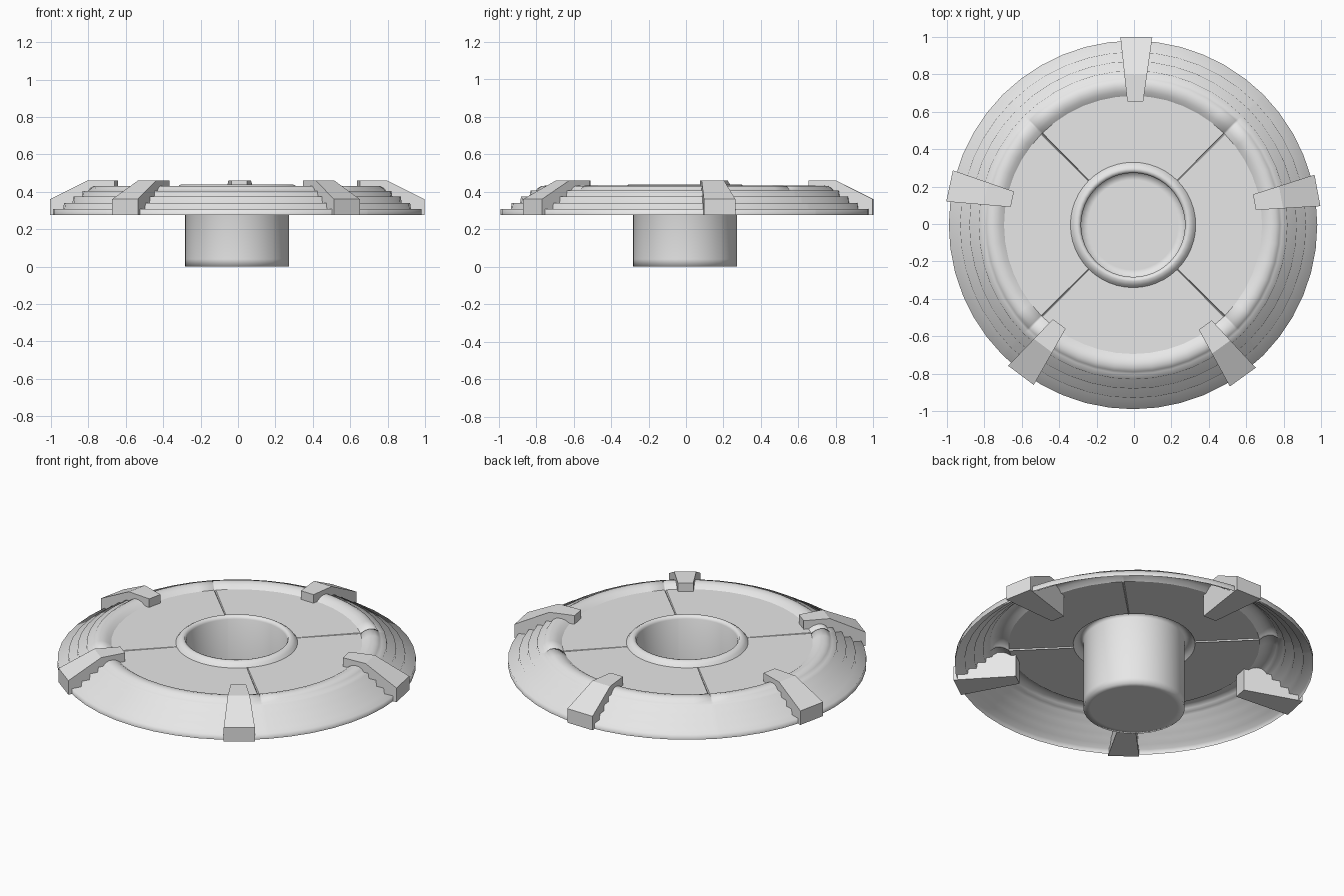
import bpy, bmesh, math
from mathutils import Vector

if "Cube" in bpy.data.objects:
    bpy.data.objects.remove(bpy.data.objects["Cube"])

CX, CY = -0.005, -0.005          # axis of the disc
SEAMS = [45, 135, 225, 315]      # panel seams in degrees
HALF = 0.45                      # half width of a seam in degrees

grey = bpy.data.materials.new("plain_grey")
grey.diffuse_color = (0.8, 0.8, 0.8, 1)
grey.use_nodes = True
grey.node_tree.nodes["Principled BSDF"].inputs["Base Color"].default_value = grey.diffuse_color

# angles of the turned parts, with extra columns beside each seam
ANGLES = [i * 7.5 for i in range(48)]
ANGLES = sorted(ANGLES + [s + d for s in SEAMS for d in (-HALF, HALF)])


def finish(name, bm, smooth):
    bmesh.ops.remove_doubles(bm, verts=bm.verts, dist=1e-5)
    for f in bm.faces:
        f.smooth = smooth
    mesh = bpy.data.meshes.new(name)
    bm.to_mesh(mesh)
    bm.free()
    mesh.materials.append(grey)
    ob = bpy.data.objects.new(name, mesh)
    bpy.context.collection.objects.link(ob)
    return ob


def turned(name, profile, smooth, grooved=lambda r: False):
    """Revolve (r, z) points listed from outside to inside; normals face up."""
    bm = bmesh.new()
    rings = []
    for r, z in profile:
        ring = []
        for a in ANGLES:
            t = math.radians(a)
            dz = 0.008 if a in SEAMS and grooved(r) else 0
            ring.append(bm.verts.new((CX + r * math.cos(t), CY + r * math.sin(t), z - dz)))
        rings.append(ring)
    n = len(ANGLES)
    for o, i in zip(rings, rings[1:]):
        for k in range(n):
            m = (k + 1) % n
            bm.faces.new((o[k], o[m], i[m], i[k]))
    return finish(name, bm, smooth)


# stepped rim with a rounded bead on its inside
rim = [(0.985, 0.275)]
for r, z, r_in in [(0.985, 0.307, 0.93), (0.925, 0.34, 0.88),
                   (0.875, 0.375, 0.83), (0.825, 0.405, 0.797)]:
    rim += [(r, z), (r_in, z)]
rim += [(0.785, 0.42), (0.765, 0.431), (0.74, 0.432), (0.715, 0.425), (0.69, 0.408)]
turned("stepped_rim", rim, True, lambda r: r < 0.79)

# flat disc with four seams
turned("flat_disc", [(0.69, 0.408), (0.335, 0.408)], False, lambda r: True)

# raised lip and hollow cup with a closed bottom
cup = [(0.335, 0.408), (0.322, 0.425), (0.302, 0.438), (0.286, 0.436), (0.278, 0.42),
       (0.278, 0.04), (0.278, 0.0), (0.24, 0.0), (0, 0)]
turned("centre_cup", cup, True)


# wedge-shaped clips across the rim
CLIP = [(0.66, 0.275), (1.003, 0.275), (1.003, 0.36), (0.805, 0.46), (0.66, 0.46)]


def clip(name, angle):
    t = math.radians(angle)
    out = Vector((math.cos(t), math.sin(t), 0))
    side = Vector((-math.sin(t), math.cos(t), 0))
    bm = bmesh.new()
    sides = []
    for s in (-1, 1):
        row = []
        for r, z in CLIP:
            half = 0.0425 + (r - 0.66) * 0.125
            row.append(bm.verts.new(Vector((CX, CY, z)) + out * r + side * (s * half)))
        sides.append(row)
    a, b = sides
    bm.faces.new(a)
    bm.faces.new(b[::-1])
    for k in range(5):
        m = (k + 1) % 5
        bm.faces.new((a[k], b[k], b[m], a[m]))
    bmesh.ops.recalc_face_normals(bm, faces=bm.faces)
    finish(name, bm, False)


for i, angle in enumerate((10.6, 89, 168, 233.3, 305.8)):
    clip(f"rim_clip_{i + 1}", angle)
